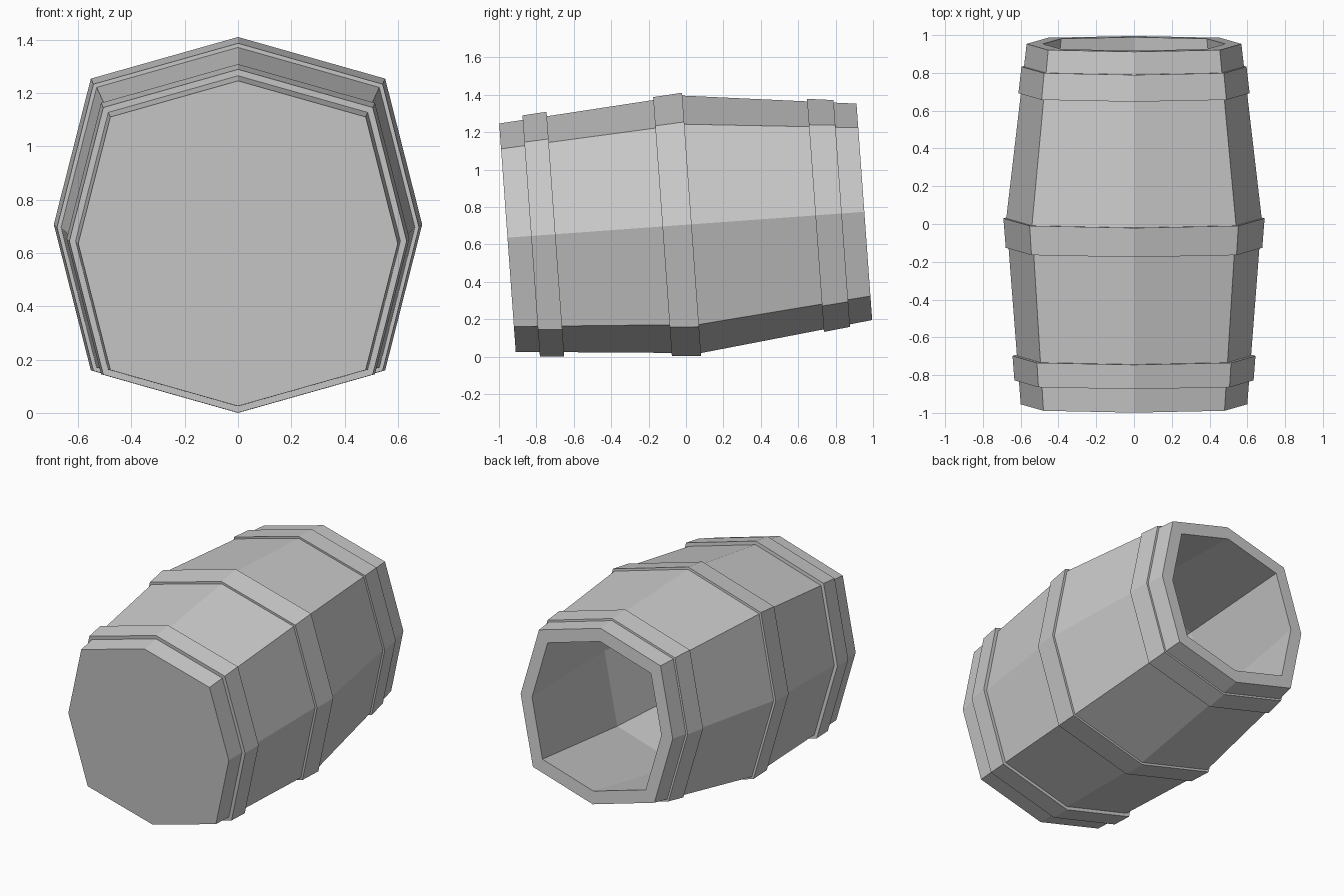
import bpy, bmesh, math
from mathutils import Matrix

if "Cube" in bpy.data.objects:
    bpy.data.objects.remove(bpy.data.objects["Cube"])

# Eight-sided section, slightly squarish, with a vertex at the top
SECTION = [(0, 1), (.783, .778), (.98, 0), (.783, -.778),
           (0, -1), (-.783, -.778), (-.98, 0), (-.783, .778)]
TILT = Matrix.Translation((0, 0, .705)) @ Matrix.Rotation(math.radians(4.14), 4, 'X')
FRONT, BELLY, BACK = (-.957, .612), (.03, .69), (.956, .58)


def wall(s):
    """Outer barrel radius at position s along the axis."""
    a, b = (FRONT, BELLY) if s < BELLY[0] else (BELLY, BACK)
    return a[1] + (b[1] - a[1]) * (s - a[0]) / (b[0] - a[0])


def loft(name, profile, capped=False):
    """Sweep a (position, radius) profile around the barrel axis."""
    bm = bmesh.new()
    rings = [[bm.verts.new((x * r, s, z * r)) for x, z in SECTION] for s, r in profile]
    for a, b in zip(rings, rings[1:]):
        for i in range(8):
            j = (i + 1) % 8
            bm.faces.new((a[i], a[j], b[j], b[i]))
    if capped:
        bm.faces.new(rings[0][::-1])
        bm.faces.new(rings[-1])
    bm.transform(TILT)
    bm.normal_update()
    me = bpy.data.meshes.new(name)
    bm.to_mesh(me)
    bm.free()
    ob = bpy.data.objects.new(name, me)
    bpy.context.collection.objects.link(ob)
    return ob


# Barrel: closed front, open back, hollow inside
loft("barrel_body", [FRONT, BELLY, BACK, (.956, .493), (.03, .6), (-.87, .525)],
     capped=True)

# Hoops wrapped on the outside
for name, s0, s1, t in (("front_hoop", -.83, -.70, .024),
                        ("middle_hoop", -.126, .03, .0155),
                        ("back_hoop", .694, .835, .0135)):
    loft(name, [(s0, wall(s0)), (s0, wall(s0) + t),
                (s1, wall(s1) + t), (s1, wall(s1))])
